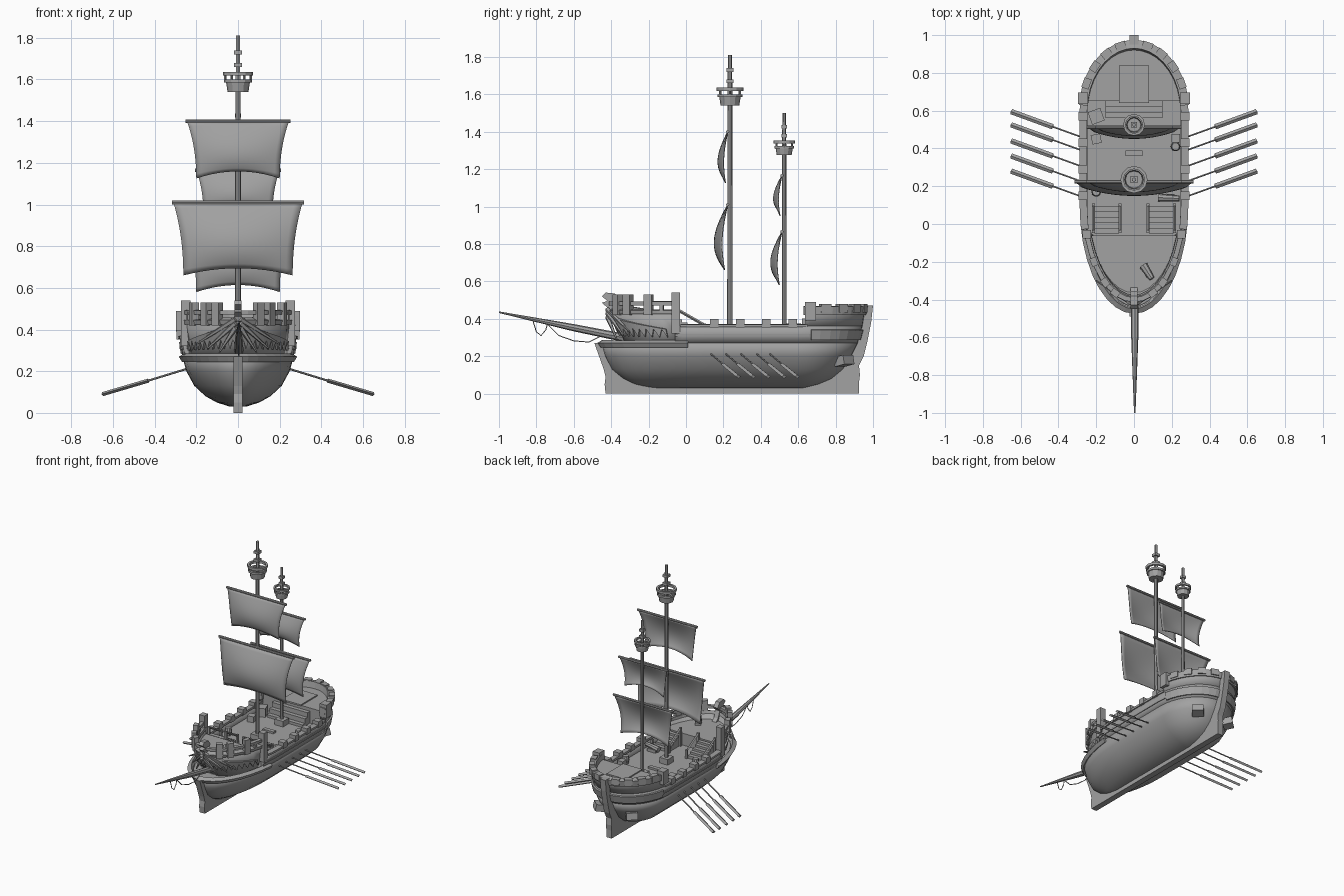
import bpy, bmesh, math
from mathutils import Vector, Matrix

if "Cube" in bpy.data.objects:
    bpy.data.objects.remove(bpy.data.objects["Cube"])

grey = bpy.data.materials.new("ship grey")
grey.diffuse_color = (0.36, 0.36, 0.36, 1)
grey.use_nodes = True
grey.node_tree.nodes["Principled BSDF"].inputs["Base Color"].default_value = grey.diffuse_color


def add(name, bm, smooth=False, thick=0, offset=-1):
    me = bpy.data.meshes.new(name)
    bm.to_mesh(me)
    bm.free()
    me.materials.append(grey)
    ob = bpy.data.objects.new(name, me)
    bpy.context.collection.objects.link(ob)
    if thick:
        m = ob.modifiers.new("thickness", 'SOLIDIFY')
        m.thickness, m.offset = thick, offset
    if smooth:
        bpy.ops.object.select_all(action='DESELECT')
        ob.select_set(True)
        bpy.context.view_layer.objects.active = ob
        bpy.ops.object.shade_smooth_by_angle(angle=math.radians(35))
    return ob


def box(name, loc, size, rz=0, rx=0):
    bm = bmesh.new()
    mat = (Matrix.Translation(loc) @ Matrix.Rotation(rz, 4, 'Z')
           @ Matrix.Rotation(rx, 4, 'X') @ Matrix.Diagonal((*size, 1)))
    bmesh.ops.create_cube(bm, size=1, matrix=mat)
    return add(name, bm)


def rod(name, a, b, r1, r2=None, sides=8, flat=1):
    a, b = Vector(a), Vector(b)
    bm = bmesh.new()
    mat = (Matrix.Translation((a + b) / 2) @ (b - a).to_track_quat('Z', 'Y').to_matrix().to_4x4()
           @ Matrix.Diagonal((1, flat, 1, 1)))
    bmesh.ops.create_cone(bm, cap_ends=True, segments=sides, radius1=r1,
                          radius2=r1 if r2 is None else r2, depth=(b - a).length, matrix=mat)
    return add(name, bm, sides > 6)


def lathe(name, prof, loc, sides=12, scale=1):
    bm = bmesh.new()
    vs = [bm.verts.new((r * scale, 0, z * scale)) for r, z in prof]
    es = [bm.edges.new((vs[i], vs[(i + 1) % len(vs)])) for i in range(len(vs))]
    bmesh.ops.spin(bm, geom=vs + es, cent=(0, 0, 0), axis=(0, 0, 1), angle=math.tau, steps=sides)
    bmesh.ops.remove_doubles(bm, verts=bm.verts, dist=1e-4)
    bmesh.ops.recalc_face_normals(bm, faces=bm.faces)
    bmesh.ops.translate(bm, verts=bm.verts, vec=loc)
    return add(name, bm)


def plate(name, pts, width):
    """Side profile (y, z) extruded across x."""
    bm = bmesh.new()
    f = bm.faces.new([bm.verts.new((-width / 2, y, z)) for y, z in pts])
    ext = bmesh.ops.extrude_face_region(bm, geom=[f])["geom"]
    bmesh.ops.translate(bm, verts=[v for v in ext if isinstance(v, bmesh.types.BMVert)], vec=(width, 0, 0))
    bmesh.ops.recalc_face_normals(bm, faces=bm.faces)
    return add(name, bm)


# hull shape: height, half width, bow y, stern y
SHAPE = [(.03, .04, -.2, .63), (.05, .102, -.28, .71), (.08, .156, -.34, .78), (.13, .21, -.40, .84),
         (.2, .248, -.435, .885), (.27, .268, -.455, .92), (.31, .274, -.46, .93), (.36, .28, -.46, .945),
         (.48, .28, -.46, .965)]


def at(z, o=0):
    for a, b in zip(SHAPE, SHAPE[1:]):
        if z <= b[0]:
            t = (z - a[0]) / (b[0] - a[0])
            w, yb, ys = (a[i] + t * (b[i] - a[i]) for i in (1, 2, 3))
            return (z, w + o, yb - o, ys + o)


def fore(z, o=0):
    t = (z - .25) / .18
    return (z, .25 + .014 * t + o, -.32 - .08 * min(t, 1.1) - o, .9)


def hull_ring(name, levels, lo=None, hi=None, solid=False, thick=0, smooth=False, bottom=False):
    bm, rings, n = bmesh.new(), [], 18
    for z, w, yb, ys in levels:
        pts = [(w * math.cos(a), .6 + (ys - .6) * math.sin(a)) for a in (math.pi * i / n for i in range(n + 1))]
        pts += [(w * math.cos(a), .1 + (.1 - yb) * math.sin(a)) for a in (math.pi * (1 + i / n) for i in range(n + 1))]
        rings.append([bm.verts.new((x, y, z)) for x, y in pts])
    m = len(rings[0])
    for a, b in zip(rings, rings[1:]):
        for i in range(m):
            j = (i + 1) % m
            bm.faces.new((a[i], a[j], b[j], b[i]))
    if solid or bottom:
        bm.faces.new(rings[0][::-1])
    if solid:
        bm.faces.new(rings[-1])
    for y, d in ((lo, -1), (hi, 1)):
        if y is not None:
            cut = bmesh.ops.bisect_plane(bm, geom=bm.verts[:] + bm.edges[:] + bm.faces[:], plane_co=(0, y, 0),
                                         plane_no=(0, d, 0), clear_outer=True)["geom_cut"]
            if solid:
                bmesh.ops.holes_fill(bm, edges=[e for e in cut if isinstance(e, bmesh.types.BMEdge)])
    return add(name, bm, smooth, thick)


# hull, bulwarks, mouldings
hull_ring("hull", [at(s[0]) for s in SHAPE[:6]], thick=.015, smooth=True, bottom=True)
hull_ring("waist_bulwark", [at(.27), at(.31), at(.36)], lo=-.06, thick=.02, smooth=True)
hull_ring("stern_bulwark", [at(.36), at(.42), at(.465)], lo=.64, thick=.03, smooth=True)
hull_ring("bow_rim", [at(.245, .012), at(.27, .02)], hi=.01, thick=.03)
hull_ring("waist_moulding", [at(.305, .006), at(.318, .006)], lo=-.06, hi=.67, thick=.02)
hull_ring("waist_rail", [at(.355, .008), at(.37, .008)], lo=-.03, hi=.65, thick=.04)
hull_ring("stern_band", [at(.285, .012), at(.34, .012)], lo=.67, thick=.02)
hull_ring("stern_rail", [at(.42, .01), at(.465, .012)], lo=.63, thick=.045)
plate("keel", [(-.49, .27), (-.465, .2), (-.44, .13), (-.43, .09), (-.435, .05), (-.43, 0), (.925, 0), (.925, .06),
               (.93, .1), (.925, .15), (.95, .2), (.97, .28), (.99, .38), (1, .47), (.95, .47), (.92, .3),
               (.82, .16), (.7, .08), (-.3, .08), (-.42, .24), (-.44, .27)], .045)

# decks
hull_ring("bow_deck", [at(.235, -.005), at(.25, -.005)], hi=-.04, solid=True)
hull_ring("main_deck", [at(.28, -.005), at(.31, -.005)], lo=-.06, solid=True)
hull_ring("quarter_deck", [at(.3, -.008), at(.425, -.008)], lo=.65, solid=True)
hull_ring("forecastle", [fore(.25, -.005), fore(.4, -.005)], hi=-.06, solid=True)
box("aft_hatch", (0, .74, .428), (.16, .2, .012))
box("deck_hatch", (0, .375, .315), (.09, .03, .02))
for i in range(3):
    box("aft_step", (0, .635 - .03 * i, .355 - .02 * i), (.3, .03, .09 - .03 * i))
box("aft_step_side", (-.2, .57, .34), (.07, .07, .07), .35)

# forecastle walls, rails and posts
hull_ring("forecastle_wall", [fore(.25), fore(.34), fore(.43)], hi=-.06, thick=.02, smooth=True)
hull_ring("forecastle_low_rail", [fore(.425, .01), fore(.445, .01)], hi=-.05, thick=.035)
hull_ring("forecastle_top_rail", [fore(.472, .006), fore(.492, .006)], hi=-.05, thick=.025)
for s in (-1, 1):
    for y in (-.13, -.2, -.31, -.365):
        x = .264 * math.sqrt(1 - ((y - .1) / .502) ** 2)
        ang = math.atan2(.264 ** 2 * (y - .1), .502 ** 2 * x)
        if y == -.13:
            box("rail_stud", (s * x, y, .46), (.02, .02, .05), s * ang)
        else:
            box("rail_post", (s * x, y, .475), (.035, .045, .11), s * ang)
    box("corner_post", (s * .25, -.055, .43), (.045, .045, .22))
    # jagged feathers wrapped around the prow
    bm = bmesh.new()
    top, low = [], []
    for i in range(21):
        t = i / 20
        a = math.radians(88 - 62 * t)
        zt = .425 - .08 * t
        zl = .31 - .01 * t + (.045 if i % 2 else 0)
        for z, lst in ((zt, top), (zl, low)):
            _, w, yb, _ = fore(z, .008)
            lst.append(bm.verts.new((s * w * math.cos(a), .1 - (.1 - yb) * math.sin(a), z)))
    for i in range(20):
        bm.faces.new((top[i], low[i], low[i + 1], top[i + 1]))
    add("prow_feathers", bm, thick=.012, offset=0)
    # swept wing ribs beside the figurehead
    for k in range(3):
        rod("wing_rib", (s * .012, -.42, .45 - .02 * k), (s * (.2 - .055 * k), -.3 - .035 * k, .33 - .02 * k),
            .014, .004, 5)

# figurehead
plate("figurehead", [(-.30, .28), (-.36, .31), (-.40, .40), (-.42, .46), (-.45, .485), (-.42, .495), (-.45, .52),
                     (-.43, .54), (-.38, .535), (-.355, .50), (-.38, .47), (-.36, .42), (-.31, .38)], .035)

# bowsprit and its rope
rod("bowsprit", (.004, -.2, .272), (.004, -.6, .352), .024, .019)
rod("bowsprit_tip", (.004, -.6, .352), (.004, -1, .435), .019, .004)
for pts in ([(-.82, .395), (-.8, .33), (-.775, .31), (-.75, .34), (-.74, .375)],
            [(-.74, .37), (-.68, .31), (-.6, .282), (-.52, .275), (-.45, .31)]):
    cu = bpy.data.curves.new("bow_rope", 'CURVE')
    cu.dimensions, cu.bevel_depth, cu.bevel_resolution = '3D', .003, 1
    sp = cu.splines.new('POLY')
    sp.points.add(len(pts) - 1)
    for p, (y, z) in zip(sp.points, pts):
        p.co = (.004, y, z, 1)
    cu.materials.append(grey)
    bpy.context.collection.objects.link(bpy.data.objects.new("bow_rope", cu))

# stairs, rail blocks, stern battlements, gun ports
for s in (-1, 1):
    for i in range(5):
        h = .075 - .016 * i
        box("stair_tread", (s * .145, -.035 + .029 * i, .31 + h / 2 + .005), (.13, .029, h + .01))
    for x in (.075, .215):
        rod("stair_rail", (s * x, -.04, .445), (s * x, .1, .365), .008, sides=4)
        box("newel_post", (s * x, .1, .34), (.016, .016, .07))
        box("newel_top_post", (s * x, -.04, .38), (.016, .016, .14))
    for y in (.15, .29, .43, .57):
        box("rail_block", (s * .27, y, .375), (.05, .045, .045))
    box("stern_corner_block", (s * .27, .665, .44), (.055, .06, .1))
    for d in (24, 41, 58, 75):
        a = math.radians(d)
        box("stern_merlon", (s * .275 * math.cos(a), .6 + .355 * math.sin(a), .455),
            (.055, .04, .045), math.atan2(.355 * math.cos(a), -s * .275 * math.sin(a)))
    box("stern_port", (s * .135, .845, .175), (.08, .07, .05), -s * .75, .2)

# deck cargo
barrel = [(0, 0), (.02, 0), (.026, .03), (.02, .06), (0, .06)]
lathe("barrel", barrel, (.22, .41, .31), 10)
lathe("barrel", barrel, (-.2, .17, .31), 10)
box("crate", (-.2, .45, .33), (.05, .05, .05), .2)
box("crate", (.22, .455, .33), (.045, .045, .045))
rod("cannon", (.13, .14, .335), (.24, .135, .35), .022, .016)
box("cannon_carriage", (.18, .14, .32), (.07, .04, .025))
rod("bow_cannon", (.05, -.22, .43), (.095, -.29, .45), .024, .016)
box("bow_cannon_carriage", (.07, -.25, .41), (.04, .06, .03), .5)


# masts with crow's nests
def mast(y, base, top, nest, r, k):
    box("mast_foot", (0, y, .33), (.07, .07, .045))
    rod("mast", (0, y, base), (0, y, nest + .05), r, r * .85)
    rod("topmast", (0, y, nest + .05), (0, y, top), r * .85, r * .75, 6)
    for z in (.13, .19):
        box("mast_collar", (0, y, nest + z * k), (.038 * k, .038 * k, .02))
    lathe("crows_nest", [(0, 0), (.05, 0), (.057, .045), (.066, .045), (.066, .06), (.05, .06), (.045, .01), (0, .01)],
          (0, y, nest), 12, k)
    lathe("nest_rim", [(.056, .078), (.072, .078), (.072, .096), (.056, .096)], (0, y, nest), 12, k)
    for i in range(6):
        a = math.tau * i / 6
        c, d = .06 * k * math.cos(a), y + .06 * k * math.sin(a)
        rod("nest_post", (c, d, nest + .05 * k), (c, d, nest + .08 * k), .006, sides=4)


mast(.235, .3, 1.81, 1.54, .015, 1)
mast(.525, .3, 1.5, 1.275, .013, .8)


# square sails: mast y, yard height, foot height, yard half width, foot half width, belly
def sail(y, zt, zb, wt, wb, belly):
    rod("yard", (-wt - .006, y - .012, zt), (wt + .006, y - .012, zt), .009)
    bm, n, m = bmesh.new(), 16, 12
    g = []
    for j in range(m + 1):
        t = j / m
        w = wb + (wt - wb) * (1 - t) ** 2.2
        row = []
        for i in range(n + 1):
            u = 2 * i / n - 1
            arch = .035 * (1 - u * u) * t ** 3
            bulge = math.sin(math.pi * t * .82) * belly * (.42 + .58 * (1 - u * u)) + .012
            row.append(bm.verts.new((u * w, y - bulge, zt + (zb - zt) * t + arch)))
        g.append(row)
    for j in range(m):
        for i in range(n):
            bm.faces.new((g[j][i], g[j + 1][i], g[j + 1][i + 1], g[j][i + 1]))
    add("sail", bm, True, .005, 0)


sail(.235, 1.01, .66, .31, .262, .072)
sail(.235, 1.4, 1.125, .245, .2, .052)
sail(.525, .865, .58, .245, .2, .06)
sail(.525, 1.165, .95, .2, .165, .045)

# oars, five a side
for s in (-1, 1):
    for y in (.28, .36, .44, .525, .595):
        tip, mid, root = (s * .65, y, .09), (s * .43, y - .08, .155), (s * .25, y - .145, .21)
        rod("oar_shaft", root, mid, .005, sides=6)
        rod("oar_blade", mid, tip, .014, sides=4, flat=.7)
